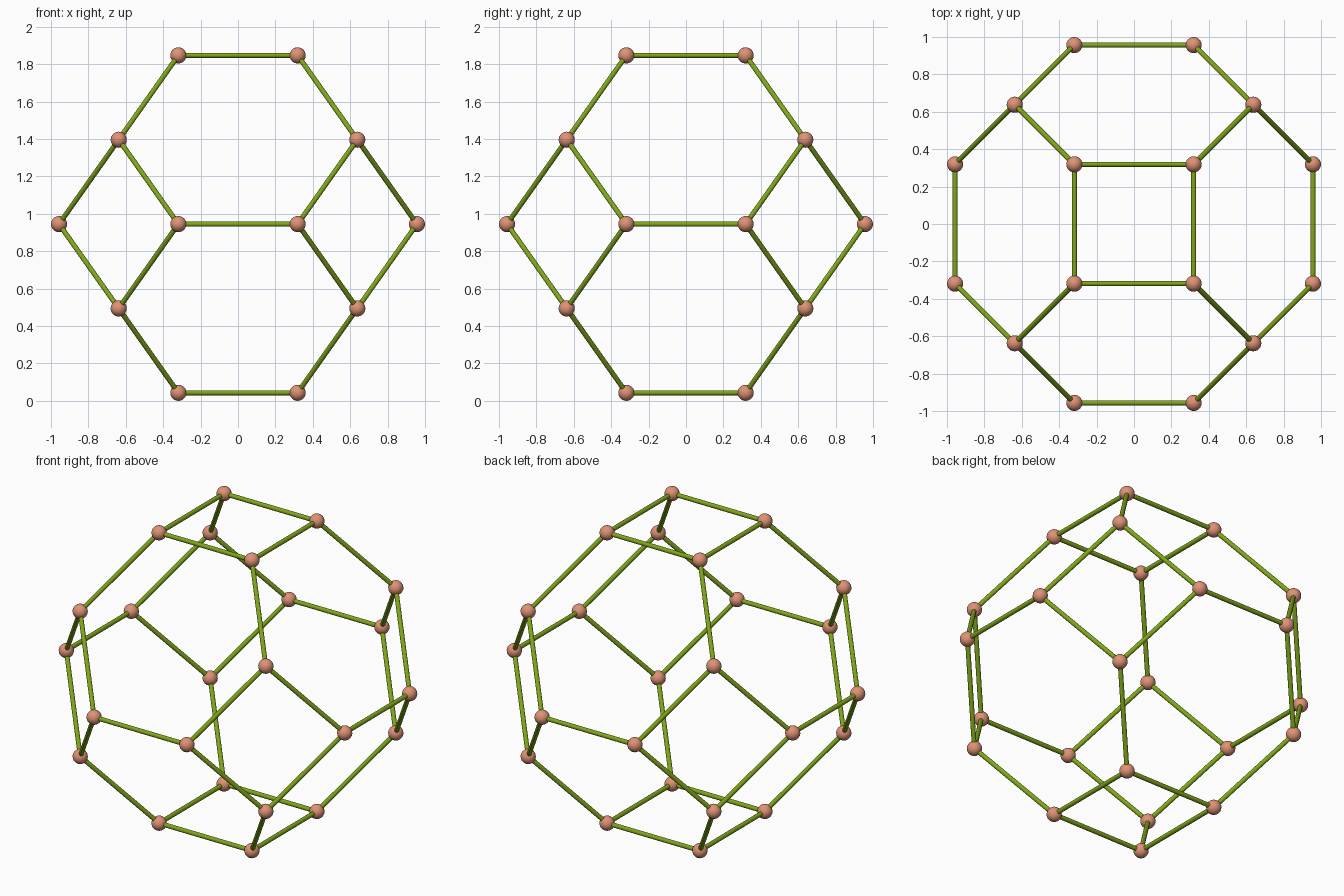
import bpy
from math import sqrt, radians
from itertools import permutations, product, combinations
from mathutils import Vector, Matrix

if "Cube" in bpy.data.objects:
    bpy.data.objects.remove(bpy.data.objects["Cube"])

S = 0.451          # lattice unit of the truncated octahedron
BALL_R = 0.043
STRUT_R = 0.0135
CENTRE = Vector((0, 0, 2 * S + BALL_R))


def material(name, color):
    mat = bpy.data.materials.new(name)
    mat.diffuse_color = (*color, 1)
    mat.use_nodes = True
    mat.node_tree.nodes["Principled BSDF"].inputs["Base Color"].default_value = mat.diffuse_color
    return mat


def shared_mesh(mat):
    """Turn the freshly added primitive into a smooth reusable mesh."""
    obj = bpy.context.object
    bpy.ops.object.shade_smooth_by_angle(angle=radians(40))
    mesh = obj.data
    mesh.materials.append(mat)
    mesh.use_fake_user = True
    bpy.data.objects.remove(obj)
    return mesh


def place(name, mesh, matrix):
    obj = bpy.data.objects.new(name, mesh)
    obj.matrix_world = matrix
    bpy.context.collection.objects.link(obj)


# Corner points: permutations of (0, +-1, +-2), turned 45 degrees about z
turn = Matrix.Rotation(radians(45), 3, 'Z')
points = sorted({(p[0] * s[0], p[1] * s[1], p[2] * s[2])
                 for p in permutations((0, 1, 2))
                 for s in product((-1, 1), repeat=3)})
corners = [CENTRE + turn @ (Vector(p) * S) for p in points]
edge = sqrt(2) * S

# Balls at the corners
bpy.ops.mesh.primitive_uv_sphere_add(segments=24, ring_count=16, radius=BALL_R)
ball = shared_mesh(material("salmon", (0.74, 0.29, 0.18)))
for c in corners:
    place("corner_ball", ball, Matrix.Translation(c))

# Struts between neighbouring corners
bpy.ops.mesh.primitive_cylinder_add(vertices=16, radius=STRUT_R, depth=edge)
strut = shared_mesh(material("olive green", (0.22, 0.38, 0.01)))
for a, b in combinations(corners, 2):
    if abs((b - a).length - edge) < 0.01:
        rot = (b - a).to_track_quat('Z', 'Y').to_matrix().to_4x4()
        place("edge_strut", strut, Matrix.Translation((a + b) / 2) @ rot)
